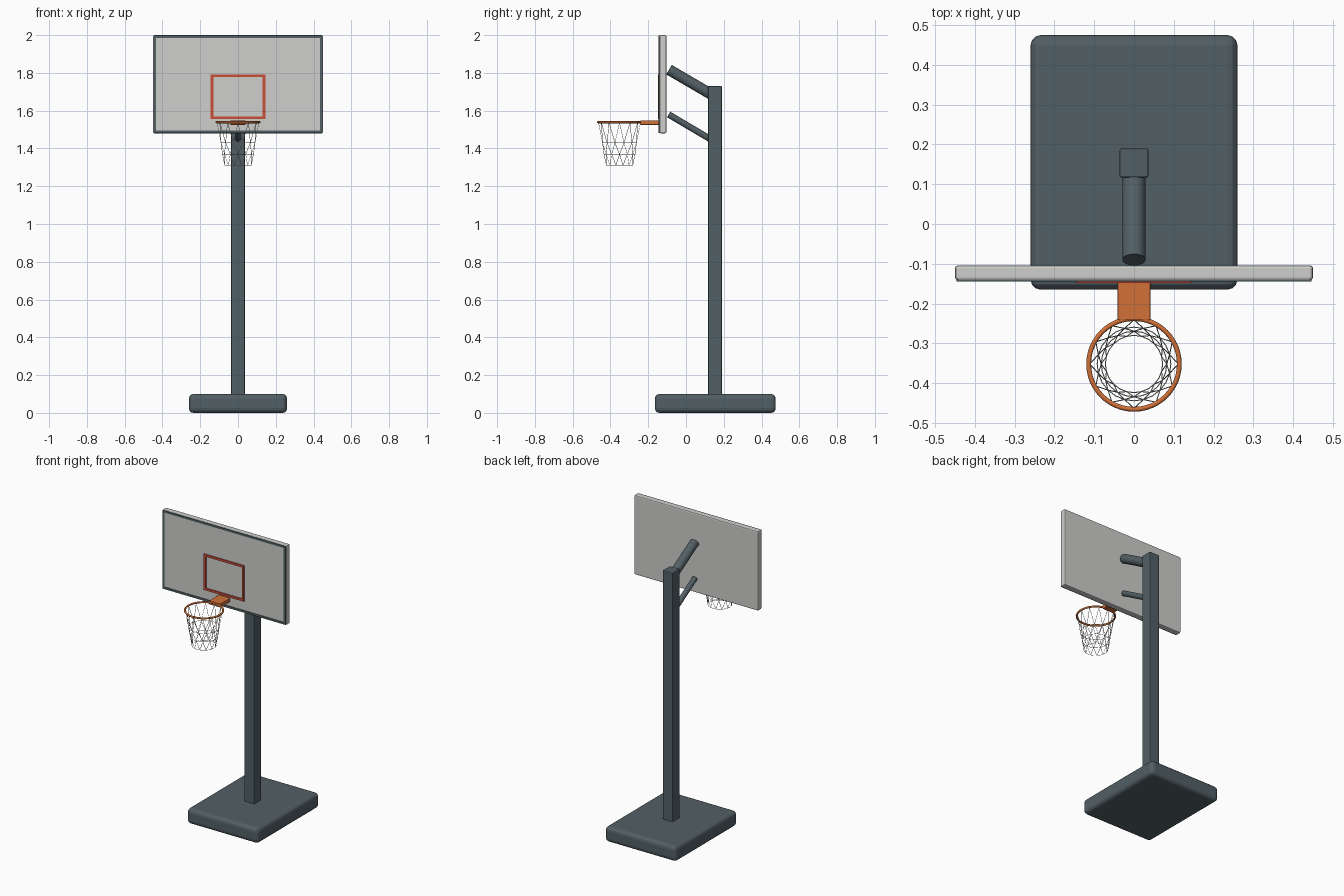
import bpy, bmesh, math
from mathutils import Vector

cube = bpy.data.objects.get("Cube")
if cube:
    bpy.data.objects.remove(cube, do_unlink=True)


def material(name, rgb):
    m = bpy.data.materials.new(name)
    m.use_nodes = True
    m.diffuse_color = (*rgb, 1)
    m.node_tree.nodes["Principled BSDF"].inputs["Base Color"].default_value = (*rgb, 1)
    return m


steel = material("slate steel", (0.085, 0.115, 0.13))
panel = material("light grey panel", (0.62, 0.63, 0.61))
orange = material("rim orange", (0.64, 0.165, 0.04))
red = material("target red", (0.6, 0.075, 0.04))
cord = material("net cord", (0.7, 0.7, 0.68))


def add_object(name, data, mat):
    data.materials.append(mat)
    ob = bpy.data.objects.new(name, data)
    bpy.context.collection.objects.link(ob)
    return ob


def finish(name, bm, mat):
    me = bpy.data.meshes.new(name)
    bm.to_mesh(me)
    bm.free()
    return add_object(name, me, mat)


def box(name, lo, hi, mat, bevel=0, segments=2):
    """Box between two corners, with optional rounded edges."""
    lo, hi = Vector(lo), Vector(hi)
    bm = bmesh.new()
    bmesh.ops.create_cube(bm, size=1)
    bmesh.ops.scale(bm, vec=hi - lo, verts=bm.verts)
    bmesh.ops.translate(bm, vec=(lo + hi) / 2, verts=bm.verts)
    ob = finish(name, bm, mat)
    if bevel:
        mod = ob.modifiers.new("rounded edges", 'BEVEL')
        mod.width, mod.segments = bevel, segments
    return ob


def rod(name, start, end, radius, mat):
    """Capped cylinder between two points."""
    start, end = Vector(start), Vector(end)
    axis = end - start
    bm = bmesh.new()
    bmesh.ops.create_cone(bm, cap_ends=True, segments=24, radius1=radius,
                          radius2=radius, depth=axis.length)
    for f in bm.faces:
        f.smooth = len(f.verts) == 4
    bm.transform(axis.to_track_quat('Z', 'Y').to_matrix().to_4x4())
    bmesh.ops.translate(bm, vec=(start + end) / 2, verts=bm.verts)
    return finish(name, bm, mat)


def frame(name, half, bottom, top, width, back, front, mat):
    """Flat rectangular outline made of two posts and two rails."""
    bm = bmesh.new()
    outer = [(-half, bottom), (half, bottom), (half, top), (-half, top)]
    w = width
    inner = [(-half + w, bottom + w), (half - w, bottom + w),
             (half - w, top - w), (-half + w, top - w)]
    rings = [[bm.verts.new((x, y, z)) for x, z in loop]
             for loop, y in ((outer, back), (outer, front), (inner, front), (inner, back))]
    for a, b in zip(rings, rings[1:] + rings[:1]):
        for i in range(4):
            j = (i + 1) % 4
            bm.faces.new((a[i], a[j], b[j], b[i]))
    bmesh.ops.recalc_face_normals(bm, faces=bm.faces)
    return finish(name, bm, mat)


# Stand
box("base", (-0.26, -0.165, 0), (0.26, 0.475, 0.1), steel, 0.025, 3)
box("pole", (-0.036, 0.117, 0.09), (0.036, 0.19, 1.73), steel, 0.004)
rod("upper_arm", (0, -0.09, 1.817), (0, 0.145, 1.68), 0.029, steel)
rod("lower_arm", (0, -0.092, 1.58), (0, 0.145, 1.44), 0.017, steel)

# Backboard with border and target square
box("backboard", (-0.45, -0.141, 1.48), (0.45, -0.104, 2), panel, 0.007)
frame("backboard_border", 0.446, 1.483, 1.997, 0.013, -0.14, -0.145, steel)
frame("target_square", 0.145, 1.556, 1.791, 0.014, -0.14, -0.148, red)

# Rim and its bracket
RIM_Y, RIM_Z, RIM_R, TUBE = -0.352, 1.539, 0.114, 0.006
box("rim_bracket", (-0.041, -0.242, 1.525), (0.041, -0.139, 1.549), orange, 0.002)
bm = bmesh.new()
sides, around = 8, 48
grid = []
for i in range(around):
    a = math.tau * i / around
    ring = []
    for k in range(sides):
        t = math.tau * k / sides
        r = RIM_R + TUBE * math.cos(t)
        ring.append(bm.verts.new((r * math.cos(a), RIM_Y + r * math.sin(a),
                                  RIM_Z + TUBE * math.sin(t))))
    grid.append(ring)
for i in range(around):
    a, b = grid[i], grid[(i + 1) % around]
    for k in range(sides):
        n = (k + 1) % sides
        bm.faces.new((a[k], b[k], b[n], a[n])).smooth = True
finish("rim", bm, orange)

# Net of crossing cords tied by rings
LEVELS = (1.537, 1.43, 1.37, 1.31)
CORDS = 12


def net_point(turn, z):
    t = (LEVELS[0] - z) / (LEVELS[0] - LEVELS[-1])
    r = 0.111 - 0.039 * t
    a = math.tau * turn / CORDS
    return (r * math.cos(a), RIM_Y + r * math.sin(a), z)


net = bpy.data.curves.new("net", 'CURVE')
net.dimensions = '3D'
net.bevel_depth = 0.0013
net.bevel_resolution = 0


def strand(points, closed=False):
    s = net.splines.new('POLY')
    s.points.add(len(points) - 1)
    for p, co in zip(s.points, points):
        p.co = (*co, 1)
    s.use_cyclic_u = closed


for i in range(CORDS):
    for way in (-0.5, 0.5):
        strand([net_point(i + way * k, z) for k, z in enumerate(LEVELS)])
for z in LEVELS[1:]:
    strand([net_point(k / 2, z) for k in range(CORDS * 2)], True)
add_object("net", net, cord)
